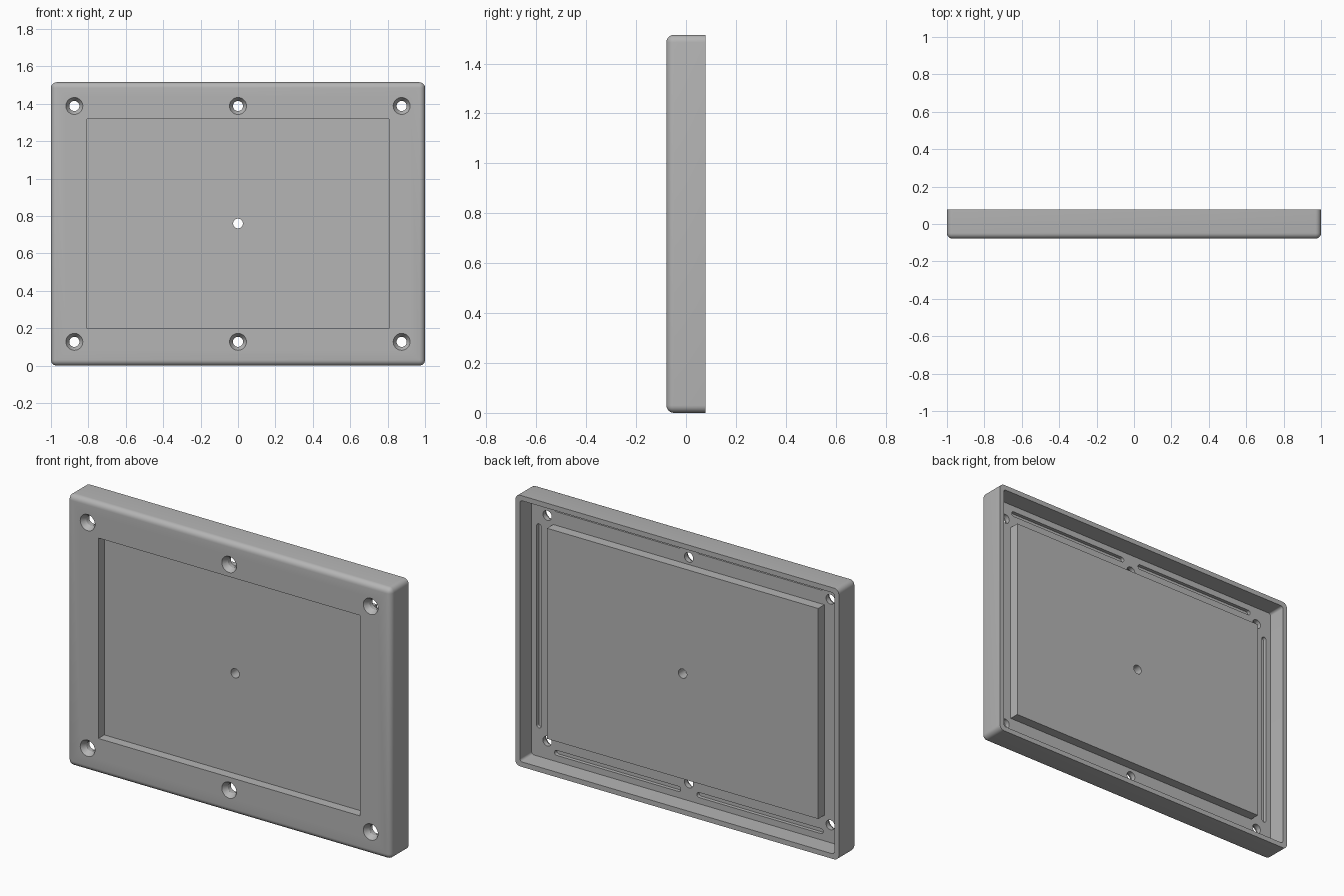
import bpy
import bmesh
from math import radians
from mathutils import Matrix, Vector

cube = bpy.data.objects.get("Cube")
if cube:
    bpy.data.objects.remove(cube, do_unlink=True)

HEIGHT = 1.515
MID = HEIGHT / 2
FRONT, BACK = -0.0785, 0.0785
FLOOR = -0.025          # inner face of the front plate
WALL = 0.028

grey = bpy.data.materials.new("plain grey")
grey.use_nodes = True
grey.diffuse_color = (0.46, 0.46, 0.46, 1)
grey.node_tree.nodes["Principled BSDF"].inputs["Base Color"].default_value = (0.46, 0.46, 0.46, 1)


def finish(name, bm):
    mesh = bpy.data.meshes.new(name)
    bmesh.ops.recalc_face_normals(bm, faces=bm.faces)
    bm.to_mesh(mesh)
    bm.free()
    mesh.materials.append(grey)
    obj = bpy.data.objects.new(name, mesh)
    bpy.context.collection.objects.link(obj)
    return obj


def block(name, cx, cz, width, height, y0, y1, radius=0, round_front=False):
    """Box whose corners, and optionally front rim, are rounded."""
    bm = bmesh.new()
    bmesh.ops.create_cube(bm, size=1)
    for v in bm.verts:
        v.co = Vector((cx + v.co.x * width, y0 if v.co.y < 0 else y1, cz + v.co.z * height))
    if radius:
        edges = []
        for e in bm.edges:
            a, b = (v.co.y for v in e.verts)
            if abs(a - b) > 1e-5 or (round_front and max(a, b) < y0 + 1e-5):
                edges.append(e)
        bmesh.ops.bevel(bm, geom=edges, offset=radius, offset_type='OFFSET',
                        segments=6, profile=0.5, affect='EDGES')
    return finish(name, bm)


def drill(name, x, z, y0, y1, r0, r1):
    """Round cutter along y with radius r0 at y0 and r1 at y1."""
    bm = bmesh.new()
    spin = Matrix.Rotation(radians(-90), 4, 'X')
    bmesh.ops.create_cone(bm, cap_ends=True, segments=32, radius1=r0, radius2=r1,
                          depth=y1 - y0,
                          matrix=Matrix.Translation((x, (y0 + y1) / 2, z)) @ spin)
    return finish(name, bm)


def combine(target, tool, operation='DIFFERENCE'):
    mod = target.modifiers.new(operation, 'BOOLEAN')
    mod.operation = operation
    mod.solver = 'EXACT'
    mod.object = tool
    tool.hide_render = True
    bpy.context.view_layer.objects.active = target
    bpy.ops.object.modifier_apply(modifier=mod.name)
    bpy.data.objects.remove(tool, do_unlink=True)


# Outer shell, open at the back
panel = block("enclosure_cover", 0, MID, 2, HEIGHT, FRONT, BACK, 0.03, True)
combine(panel, block("cavity", 0, MID, 2 - 2 * WALL, HEIGHT - 2 * WALL, FLOOR, 0.2, 0.015))

# Sunken front panel and the matching raised block behind it
combine(panel, block("raised_back", 0, MID + 0.002, 1.676, 1.176, -0.05, 0.03), 'UNION')
combine(panel, block("front_recess", 0, MID + 0.002, 1.616, 1.12, -0.2, -0.026))

# Countersunk screw holes
for x in (-0.875, 0, 0.875):
    for z in (0.127, HEIGHT - 0.127):
        combine(panel, drill("screw_hole", x, z, -0.2, 0.0, 0.027, 0.027))
        combine(panel, drill("countersink", x, z, FRONT - 0.001, FRONT + 0.028, 0.046, 0.027))

# Centre hole
combine(panel, drill("centre_hole", 0, MID + 0.002, -0.2, 0.2, 0.026, 0.026))

# Round-ended grooves along the inside of the rim
for side in (-1, 1):
    combine(panel, block("side_groove", side * 0.927, MID, 0.028, 1.14,
                         FLOOR - 0.02, 0.0, 0.0135))
    for x in (-0.44, 0.44):
        combine(panel, block("long_groove", x, MID + side * (MID - 0.077), 0.78, 0.028,
                             FLOOR - 0.02, 0.0, 0.0135))

# Smooth the rounded edges, keep the corners crisp
bpy.ops.object.select_all(action='DESELECT')
panel.select_set(True)
bpy.context.view_layer.objects.active = panel
bpy.ops.object.shade_smooth_by_angle(angle=radians(30))
